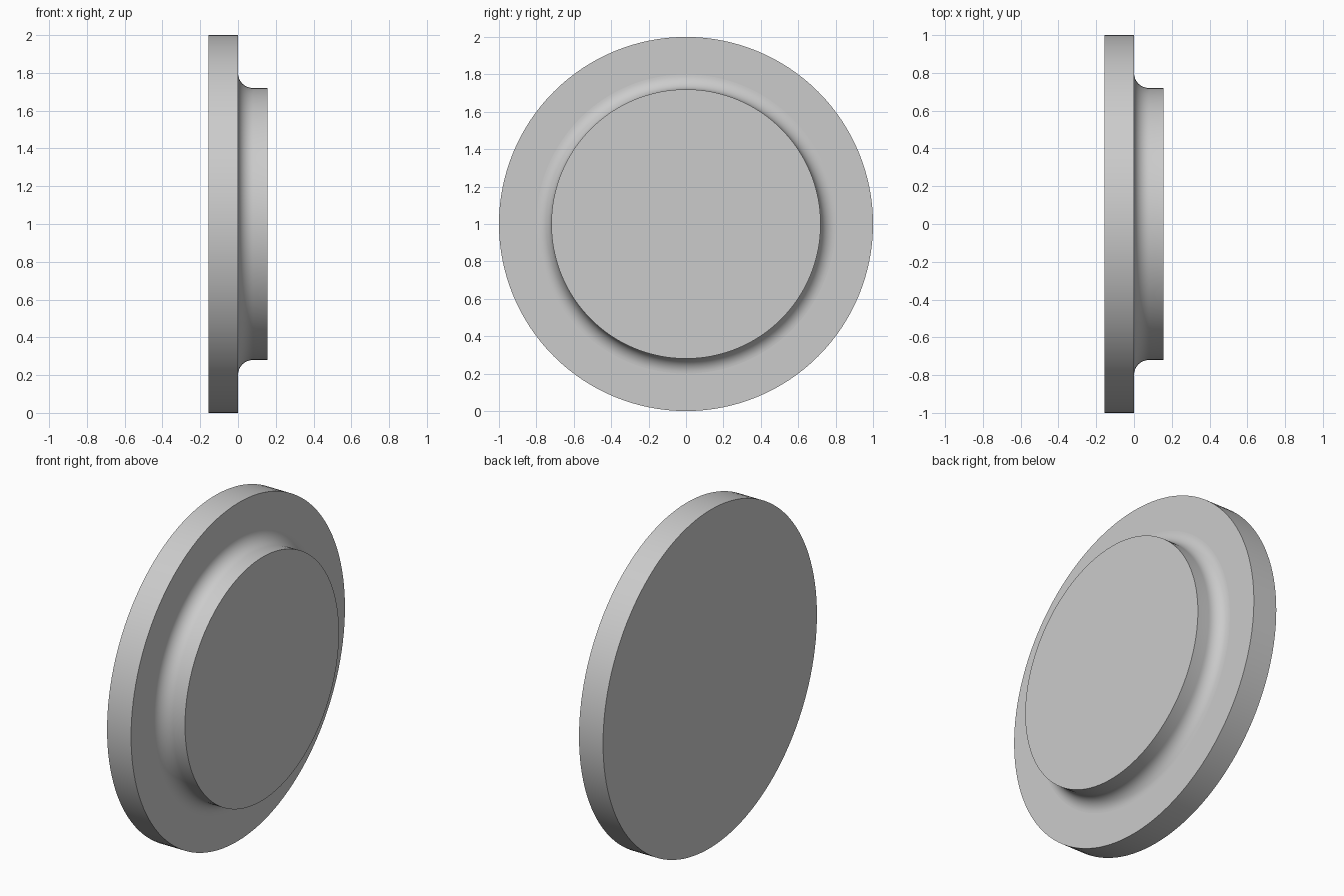
import bpy, bmesh, math
from mathutils import Matrix, Vector

cube = bpy.data.objects.get("Cube")
if cube:
    bpy.data.objects.remove(cube, do_unlink=True)

SEGMENTS = 128
HALF = 0.157          # half of the total thickness
RIM, BOSS = 1.0, 0.72  # radii of the flange and the raised boss
FILLET = 0.08
FILLET_STEPS = 12

grey = bpy.data.materials.new("plain grey")
grey.use_nodes = True
grey.diffuse_color = (0.6, 0.6, 0.6, 1)
grey.node_tree.nodes["Principled BSDF"].inputs["Base Color"].default_value = (0.6, 0.6, 0.6, 1)

# Half section as (x, radius): flange, concave fillet, boss
profile = [(-HALF, 0), (-HALF, RIM), (0, RIM)]
for i in range(FILLET_STEPS + 1):
    a = math.pi / 2 * i / FILLET_STEPS
    profile.append((FILLET * (1 - math.cos(a)), BOSS + FILLET * (1 - math.sin(a))))
profile += [(HALF, BOSS), (HALF, 0)]

# Revolve the section around the x axis
bm = bmesh.new()
verts = [bm.verts.new((x, 0, r)) for x, r in profile]
edges = [bm.edges.new(pair) for pair in zip(verts, verts[1:])]
bmesh.ops.spin(bm, geom=verts + edges, cent=(0, 0, 0), axis=(1, 0, 0),
               angle=math.tau, steps=SEGMENTS)
bmesh.ops.remove_doubles(bm, verts=bm.verts, dist=0.0001)
bmesh.ops.recalc_face_normals(bm, faces=bm.faces)
bmesh.ops.transform(bm, matrix=Matrix.Translation(Vector((0, 0, RIM))), verts=bm.verts)

mesh = bpy.data.meshes.new("flanged_disc")
bm.to_mesh(mesh)
bm.free()
mesh.materials.append(grey)
disc = bpy.data.objects.new("flanged_disc", mesh)
bpy.context.collection.objects.link(disc)

# Smooth round walls, crisp corners, flat end faces
bpy.ops.object.select_all(action='DESELECT')
disc.select_set(True)
bpy.context.view_layer.objects.active = disc
bpy.ops.object.shade_smooth_by_angle(angle=math.radians(30))
for face in mesh.polygons:
    if abs(face.normal.x) > 0.9999:
        face.use_smooth = False
